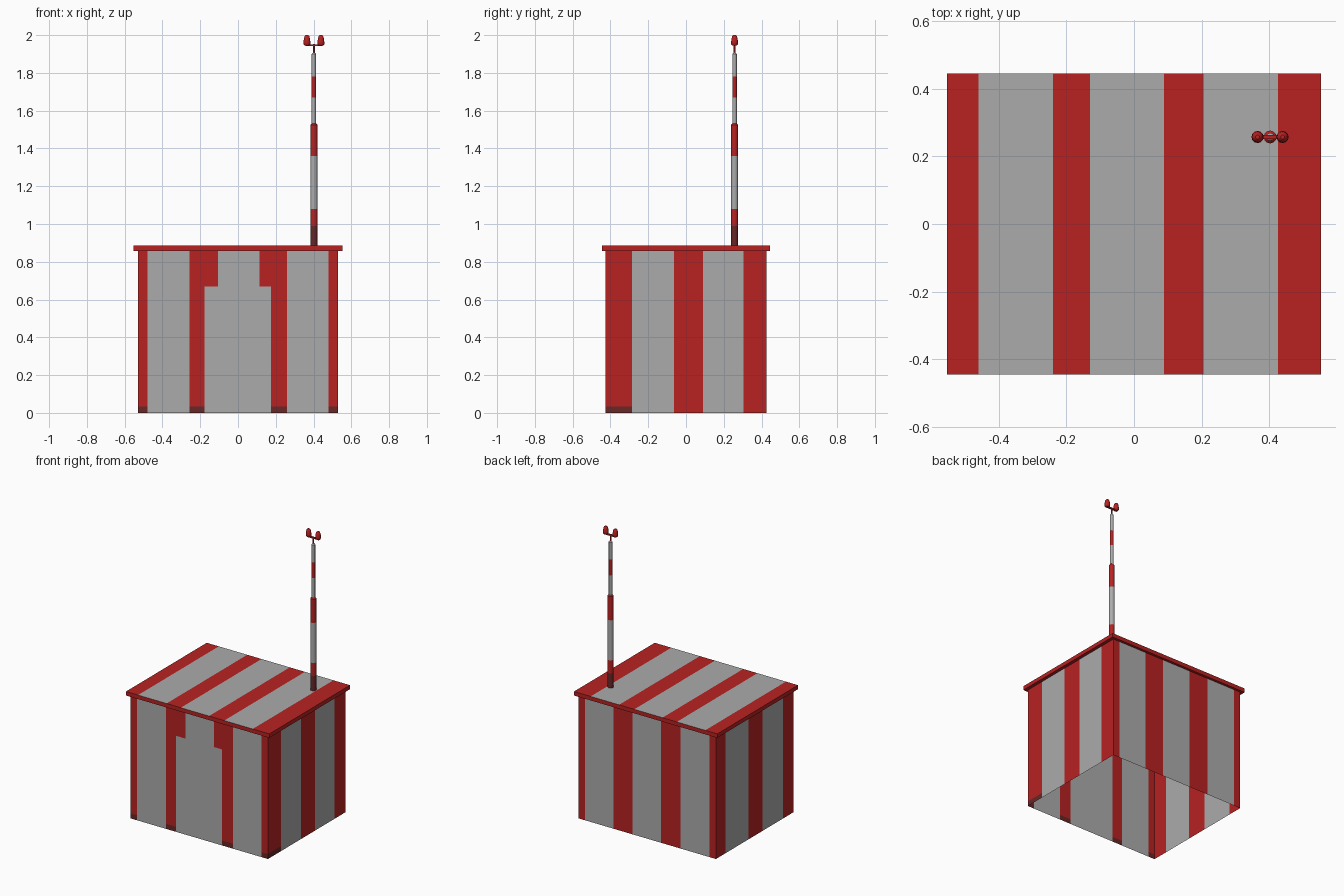
import bpy, bmesh, math
from mathutils import Vector

if "Cube" in bpy.data.objects:
    bpy.data.objects.remove(bpy.data.objects["Cube"])


def material(name, rgb):
    m = bpy.data.materials.new(name)
    m.diffuse_color = (*rgb, 1)
    m.use_nodes = True
    m.node_tree.nodes["Principled BSDF"].inputs["Base Color"].default_value = m.diffuse_color
    return m


MATS = [material("grey_paint", (0.41, 0.41, 0.41)),
        material("red_paint", (0.48, 0.016, 0.016)),
        material("dirty_red", (0.14, 0.02, 0.02))]
GREY, RED, DARK = 0, 1, 2


def finish(bm, name, smooth=False):
    me = bpy.data.meshes.new(name)
    bm.to_mesh(me)
    bm.free()
    for m in MATS:
        me.materials.append(m)
    ob = bpy.data.objects.new(name, me)
    bpy.context.collection.objects.link(ob)
    if smooth:
        bpy.ops.object.select_all(action='DESELECT')
        ob.select_set(True)
        bpy.context.view_layer.objects.active = ob
        bpy.ops.object.shade_smooth_by_angle(angle=math.radians(40))
    return ob


def box(lo, hi):
    bm = bmesh.new()
    bmesh.ops.create_cube(bm, size=1)
    for v in bm.verts:
        v.co = Vector([hi[i] if v.co[i] > 0 else lo[i] for i in range(3)])
    return bm


def cut(bm, axis, values):
    no = Vector((0, 0, 0))
    no[axis] = 1
    for c in values:
        bmesh.ops.bisect_plane(bm, geom=bm.verts[:] + bm.edges[:] + bm.faces[:],
                               plane_co=no * c, plane_no=no)


def stripe(value, cuts):
    """Red outside the cuts, then alternating grey and red."""
    return GREY if sum(value > c for c in cuts) % 2 else RED


# Hut walls: open-bottomed striped shell
BACK = [-0.48, -0.258, -0.105, 0.115, 0.26, 0.48]
RIGHT = [-0.285, -0.063, 0.09, 0.305]
LEFT = [-0.31, -0.085, 0.07, 0.32]
DOOR = [-0.178, 0.175]
DOOR_TOP, DIRT_TOP = 0.67, 0.035

bm = box((-0.53, -0.427, 0), (0.53, 0.427, 0.86))
bm.normal_update()
bmesh.ops.delete(bm, geom=[f for f in bm.faces if abs(f.normal.z) > 0.5],
                 context='FACES_ONLY')
cut(bm, 0, BACK + DOOR)
cut(bm, 1, RIGHT + LEFT)
cut(bm, 2, [DIRT_TOP, DOOR_TOP])
bm.normal_update()
for f in bm.faces:
    c, n = f.calc_center_median(), f.normal
    if n.y < -0.5:
        k = stripe(c.x, BACK)
        if DOOR[0] < c.x < DOOR[1] and c.z < DOOR_TOP:
            k = GREY
    elif n.y > 0.5:
        k = stripe(c.x, BACK)
    else:
        k = stripe(c.y, RIGHT if n.x > 0 else LEFT)
    # grime at the foot of the front stripes and front right corner
    if k == RED and c.z < DIRT_TOP and (n.y < -0.5 or (n.x > 0.5 and c.y < RIGHT[0])):
        k = DARK
    f.material_index = k
finish(bm, "hut_walls")

# Roof slab: striped top, red rim
ROOF = [-0.46, -0.24, -0.13, 0.088, 0.205, 0.425]
bm = box((-0.553, -0.445, 0.858), (0.553, 0.445, 0.886))
cut(bm, 0, ROOF)
bm.normal_update()
for f in bm.faces:
    up = f.normal.z > 0.5
    f.material_index = stripe(f.calc_center_median().x, ROOF) if up else RED
finish(bm, "roof_slab")


def lathe(name, centre, profile, sides=12):
    """profile rows: radius, height, colour of the band above."""
    bm = bmesh.new()
    rings = []
    for r, z, _ in profile:
        rings.append([bm.verts.new((centre[0] + r * math.cos(2 * math.pi * i / sides),
                                    centre[1] + r * math.sin(2 * math.pi * i / sides), z))
                      for i in range(sides)])
    for j in range(len(rings) - 1):
        a, b = rings[j], rings[j + 1]
        for i in range(sides):
            n = (i + 1) % sides
            bm.faces.new((a[i], a[n], b[n], b[i])).material_index = profile[j][2]
    bm.faces.new(rings[0][::-1]).material_index = profile[0][2]
    bm.faces.new(rings[-1]).material_index = profile[-1][2]
    return finish(bm, name, True)


# Stepped striped mast with a thin rod on top
PX, PY = 0.402, 0.257
lathe("mast", (PX, PY), [
    (0.019, 0.88, DARK), (0.019, 0.99, RED), (0.019, 1.08, GREY),
    (0.019, 1.36, RED), (0.019, 1.525, RED), (0.012, 1.532, GREY),
    (0.012, 1.67, RED), (0.012, 1.78, GREY), (0.012, 1.90, GREY),
    (0.005, 1.908, RED), (0.005, 1.952, RED)])

# Lamp crossbar and two beacon lamps
bm = box((PX - 0.045, PY - 0.006, 1.942), (PX + 0.045, PY + 0.006, 1.951))
for f in bm.faces:
    f.material_index = RED
finish(bm, "lamp_crossbar")
for side, s in (("left", -1), ("right", 1)):
    lathe(side + "_lamp", (PX + s * 0.037, PY), [
        (0.012, 1.945, RED), (0.018, 1.952, RED), (0.018, 1.964, RED),
        (0.016, 1.982, RED), (0.012, 1.995, RED), (0.006, 2.0, RED)])
